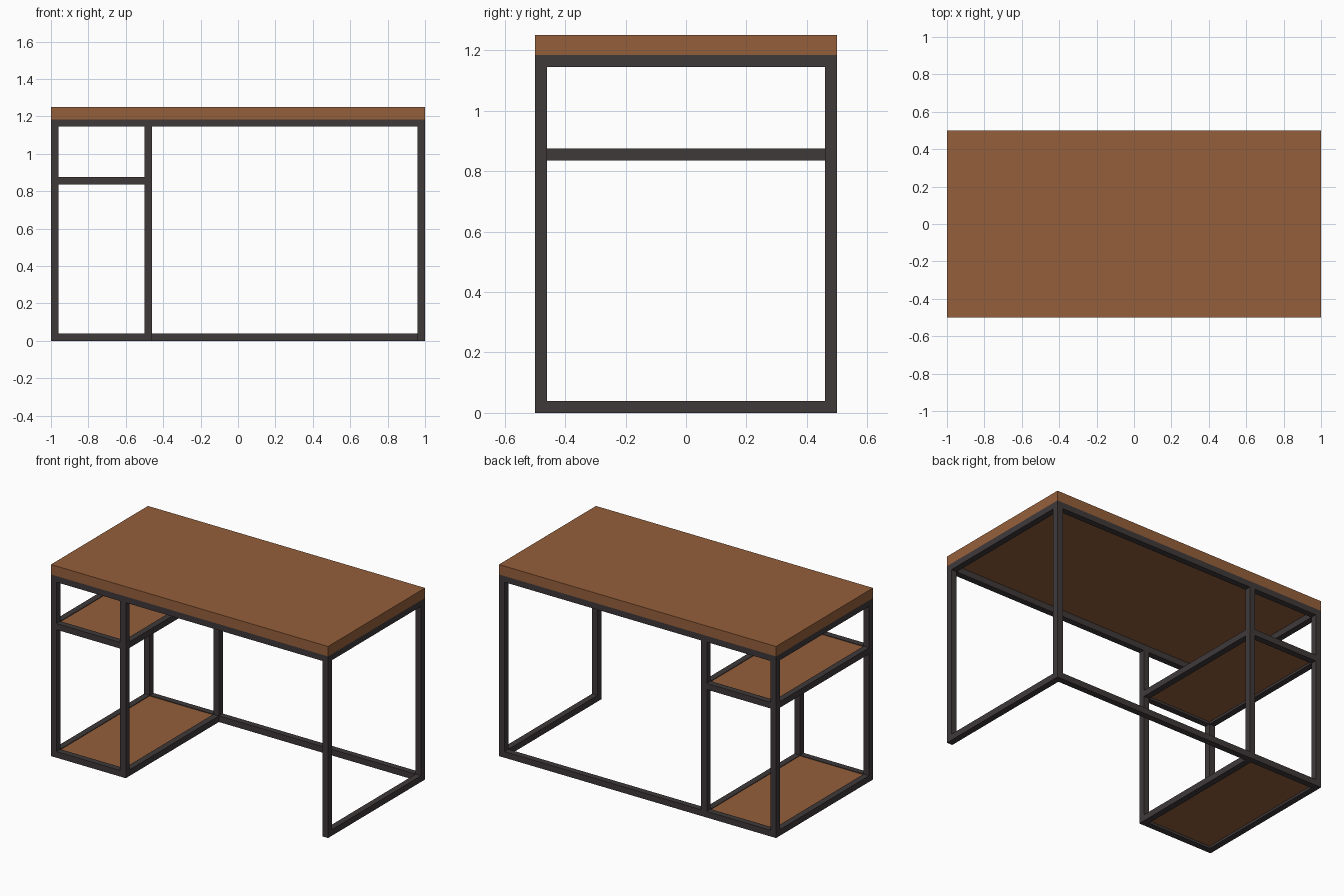
import bpy

if "Cube" in bpy.data.objects:
    bpy.data.objects.remove(bpy.data.objects["Cube"])

T = 0.04            # square tube thickness
TOP = 1.185         # underside of the desktop
H = T / 2
XL, XM, XR = -1 + H, -0.5 + H, 1 - H   # leg columns
YF, YB = -0.5 + H, 0.5 - H             # front and back rows


def material(name, rgb):
    m = bpy.data.materials.new(name)
    m.diffuse_color = (*rgb, 1)
    m.use_nodes = True
    m.node_tree.nodes["Principled BSDF"].inputs["Base Color"].default_value = m.diffuse_color
    return m


wood = material("brown wood", (0.30, 0.115, 0.044))
metal = material("dark metal", (0.050, 0.041, 0.042))


def box(name, lo, hi, mat):
    bpy.ops.mesh.primitive_cube_add(size=1, location=[(a + b) / 2 for a, b in zip(lo, hi)])
    ob = bpy.context.object
    ob.name = name
    ob.scale = [b - a for a, b in zip(lo, hi)]
    bpy.ops.object.transform_apply(location=False, rotation=False, scale=True)
    ob.data.materials.append(mat)


def rail_x(name, x0, x1, y, z):
    box(name, (x0 + H, y - H, z - H), (x1 - H, y + H, z + H), metal)


def rail_y(name, x, z):
    box(name, (x - H, YF + H, z - H), (x + H, YB - H, z + H), metal)


# Desktop
box("desktop", (-1, -0.5, TOP), (1, 0.5, 1.25), wood)

# Six legs
for row, y in (("front", YF), ("back", YB)):
    for col, x in (("left", XL), ("middle", XM), ("right", XR)):
        box(f"{row}_{col}_leg", (x - H, y - H, 0), (x + H, y + H, TOP), metal)
    # Rails under the desktop
    rail_x(f"{row}_top_rail_left", XL, XM, y, TOP - H)
    rail_x(f"{row}_top_rail_right", XM, XR, y, TOP - H)

# End rails and long foot rail at the back
rail_y("left_top_rail", XL, TOP - H)
rail_y("right_top_rail", XR, TOP - H)
rail_y("right_foot_rail", XR, H)
rail_x("back_foot_rail", XM, XR, YB, H)

# Two framed shelves in the left bay
for name, z in (("lower", H), ("upper", 0.855)):
    rail_x(f"{name}_shelf_front_rail", XL, XM, YF, z)
    rail_x(f"{name}_shelf_back_rail", XL, XM, YB, z)
    rail_y(f"{name}_shelf_left_rail", XL, z)
    rail_y(f"{name}_shelf_right_rail", XM, z)
    box(f"{name}_shelf_panel", (XL + H, YF + H, z - 0.005), (XM - H, YB - H, z + 0.016), wood)
